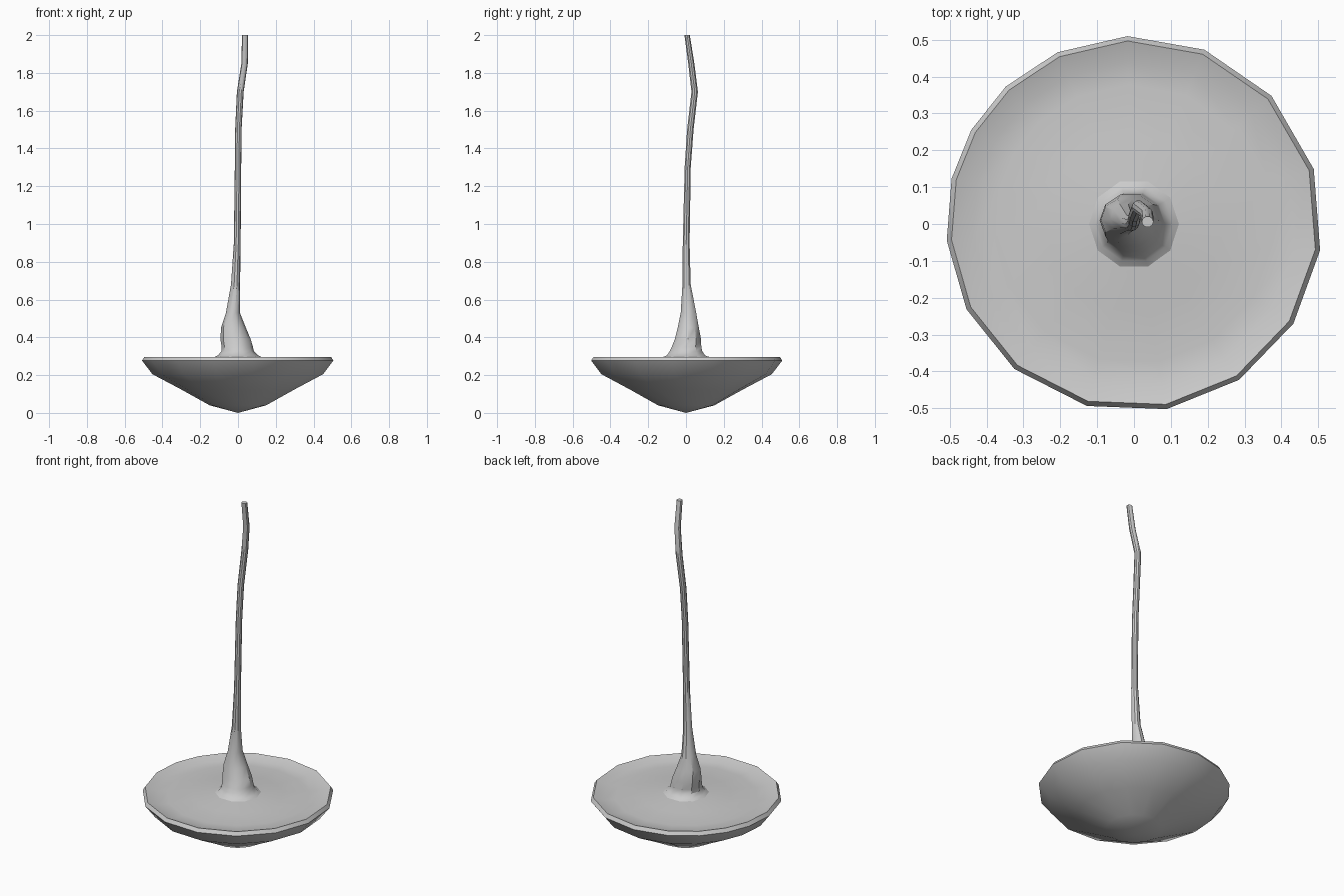
import bpy, bmesh, math

if "Cube" in bpy.data.objects:
    bpy.data.objects.remove(bpy.data.objects["Cube"])


def loft(name, rings, start=None, end=None):
    """Skin a list of equal-length rings; close each end with a centre point or a flat cap."""
    bm = bmesh.new()
    loops = [[bm.verts.new(p) for p in r] for r in rings]
    n = len(loops[0])
    for a, b in zip(loops, loops[1:]):
        for i in range(n):
            j = (i + 1) % n
            bm.faces.new((a[i], a[j], b[j], b[i]))
    for loop, tip in ((loops[0], start), (loops[-1], end)):
        if tip is None:
            bm.faces.new(loop)
        else:
            c = bm.verts.new(tip)
            for i in range(n):
                bm.faces.new((loop[i], loop[(i + 1) % n], c))
    bmesh.ops.recalc_face_normals(bm, faces=bm.faces)
    me = bpy.data.meshes.new(name)
    bm.to_mesh(me)
    bm.free()
    ob = bpy.data.objects.new(name, me)
    bpy.context.collection.objects.link(ob)
    bpy.context.view_layer.objects.active = ob
    ob.select_set(True)
    bpy.ops.object.shade_smooth_by_angle(angle=math.radians(35))
    ob.select_set(False)
    return ob


# Upturned cap: slightly irregular 16-sided dish
angles = [math.radians(a) for a in
          (92, 68, 43, 17, -8, -32, -56, -80, -104.5, -129.5, -153, -175, -194, -210, -227, -246)]
profile = [(0.15, 0.04), (0.30, 0.123), (0.455, 0.205), (0.51, 0.277), (0.497, 0.297),
           (0.44, 0.279), (0.38, 0.277), (0.24, 0.284), (0.13, 0.297)]
loft("cap", [[(r * math.cos(a), r * math.sin(a), z) for a in angles] for r, z in profile],
     start=(0, 0, 0), end=(0, 0, 0.30))

# Stem: swollen base tapering into a thin, wavering stalk (x, y, z, rx, ry)
path = [(0, 0, 0.285, 0.145, 0.145), (0, 0, 0.306, 0.105, 0.105), (-0.002, 0, 0.327, 0.086, 0.09),
        (-0.004, 0.003, 0.35, 0.083, 0.082), (-0.013, 0.01, 0.39, 0.08, 0.073),
        (-0.024, 0.012, 0.45, 0.066, 0.059), (-0.027, 0.013, 0.53, 0.037, 0.043),
        (-0.013, 0.003, 0.68, 0.024, 0.023), (-0.004, 0.001, 0.90, 0.018, 0.019),
        (0, 0.009, 1.30, 0.017, 0.017), (0.002, 0.023, 1.50, 0.017, 0.018),
        (0.012, 0.046, 1.70, 0.018, 0.018), (0.035, 0.028, 1.85, 0.017, 0.017),
        (0.037, 0.006, 2.0, 0.016, 0.015)]
sides = 10
loft("stem", [[(x + rx * math.cos(t), y + ry * math.sin(t), z)
               for t in (math.tau * k / sides for k in range(sides))]
              for x, y, z, rx, ry in path])
